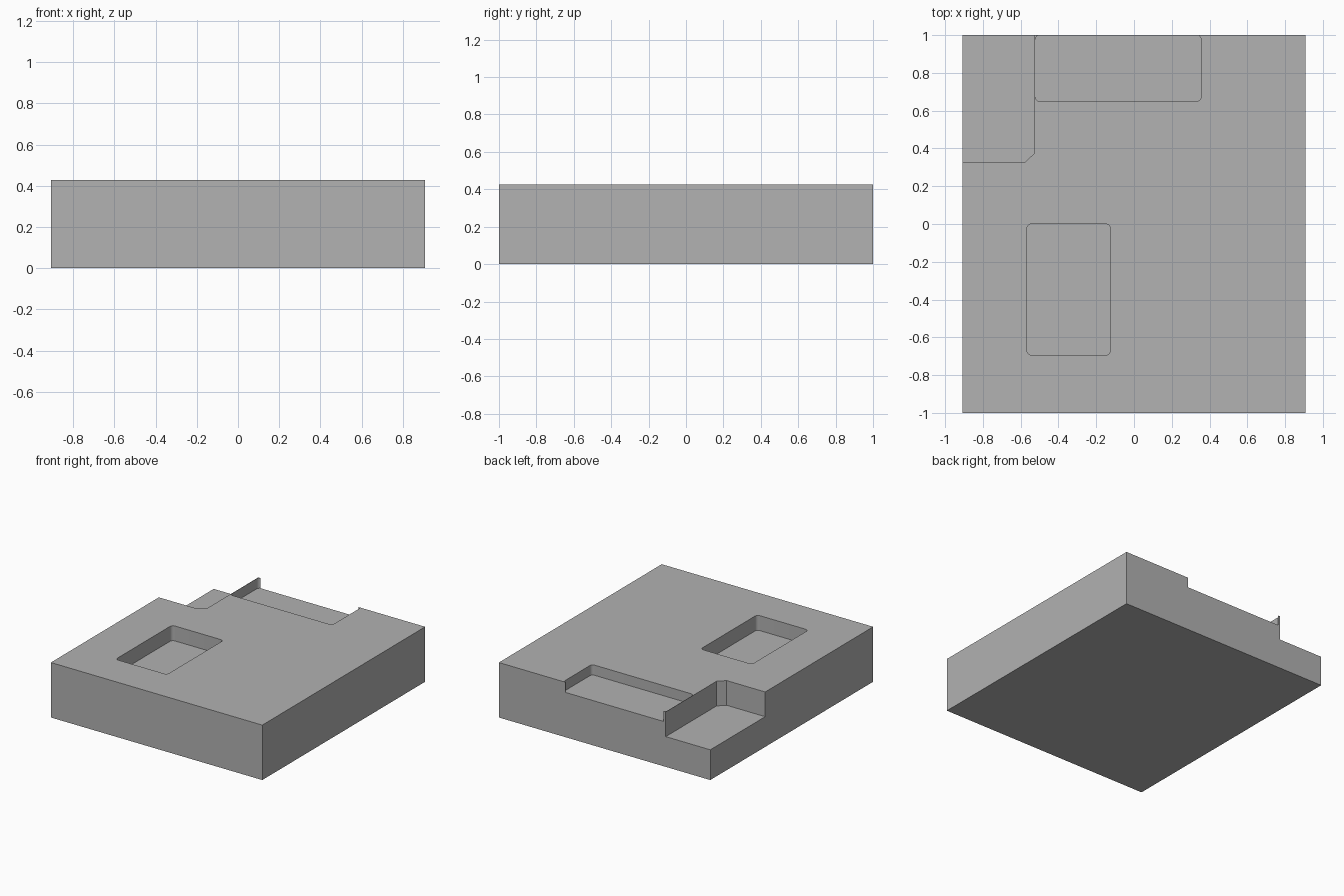
import bpy
import bmesh
import math

cube = bpy.data.objects.get("Cube")
if cube:
    bpy.data.objects.remove(cube, do_unlink=True)

HALF_X, HALF_Y, HEIGHT = 0.909, 1.0, 0.427

grey = bpy.data.materials.new("plain grey")
grey.use_nodes = True
colour = (0.445, 0.445, 0.445, 1)
grey.diffuse_color = colour
grey.node_tree.nodes["Principled BSDF"].inputs["Base Color"].default_value = colour


def prism(name, outline, bottom, top):
    """Extrude a counter-clockwise outline from bottom to top."""
    bm = bmesh.new()
    base = bm.faces.new([bm.verts.new((x, y, bottom)) for x, y in outline])
    up = bmesh.ops.extrude_face_region(bm, geom=[base])["geom"]
    verts = [v for v in up if isinstance(v, bmesh.types.BMVert)]
    bmesh.ops.translate(bm, verts=verts, vec=(0, 0, top - bottom))
    bmesh.ops.recalc_face_normals(bm, faces=bm.faces[:])
    mesh = bpy.data.meshes.new(name)
    bm.to_mesh(mesh)
    bm.free()
    mesh.materials.append(grey)
    obj = bpy.data.objects.new(name, mesh)
    bpy.context.collection.objects.link(obj)
    return obj


def rectangle(x0, x1, y0, y1, radius=0, steps=6):
    """Rectangle outline, with rounded corners if a radius is given."""
    if not radius:
        return [(x0, y0), (x1, y0), (x1, y1), (x0, y1)]
    centres = rectangle(x0 + radius, x1 - radius, y0 + radius, y1 - radius)
    points = []
    for corner, (cx, cy) in enumerate(centres):
        for i in range(steps + 1):
            a = math.pi + (corner + i / steps) * math.pi / 2
            points.append((cx + radius * math.cos(a), cy + radius * math.sin(a)))
    return points


# Main block
block = prism("block", rectangle(-HALF_X, HALF_X, -HALF_Y, HALF_Y), 0, HEIGHT)

# Back corner notch with a chamfered inner corner
notch = [(-1.1, 0.326), (-0.578, 0.326), (-0.526, 0.376), (-0.526, 1.2), (-1.1, 1.2)]

# Recesses: name, outline, floor height
recesses = [
    ("corner_notch_cutter", notch, 0.235),
    ("back_pocket_cutter", rectangle(-0.523, 0.355, 0.649, 1.001, 0.025), 0.348),
    ("window_pocket_cutter", rectangle(-0.567, -0.125, -0.694, 0.0, 0.025), 0.311),
]
for name, outline, floor in recesses:
    cutter = prism(name, outline, floor, HEIGHT + 0.2)
    cutter.hide_render = True
    cutter.hide_set(True)
    cut = block.modifiers.new(name, "BOOLEAN")
    cut.operation = "DIFFERENCE"
    cut.solver = "EXACT"
    cut.object = cutter

# Bake the cuts, then remove the cutters
bpy.context.view_layer.update()
result = block.evaluated_get(bpy.context.evaluated_depsgraph_get())
mesh = bpy.data.meshes.new_from_object(result)
block.modifiers.clear()
block.data = mesh
for name, _, _ in recesses:
    bpy.data.objects.remove(bpy.data.objects[name], do_unlink=True)

# Smooth the small corner arcs, keep the edges sharp
bpy.context.view_layer.objects.active = block
block.select_set(True)
bpy.ops.object.shade_smooth_by_angle(angle=math.radians(30))
